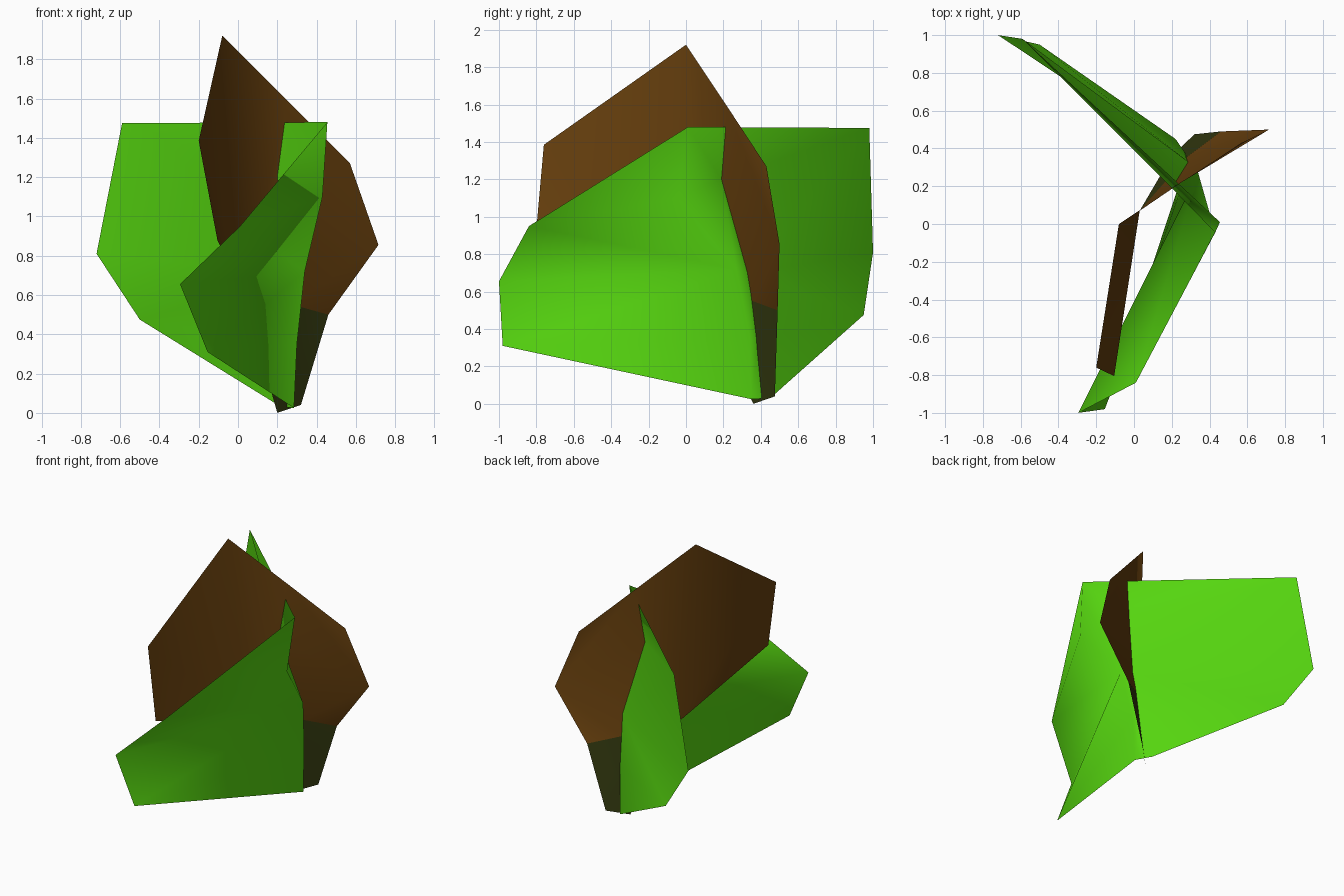
import bpy
import bmesh

default_cube = bpy.data.objects.get("Cube")
if default_cube:
    bpy.data.objects.remove(default_cube, do_unlink=True)


def make_material(name, color):
    material = bpy.data.materials.new(name)
    material.use_nodes = True
    rgba = (*color, 1)
    material.diffuse_color = rgba
    shader = material.node_tree.nodes["Principled BSDF"]
    shader.inputs["Base Color"].default_value = rgba
    shader.inputs["Roughness"].default_value = 1
    return material


def fan_sheet(name, fans, material):
    """Build a thin, smooth sheet from fans: a hub point and the rim it spans."""
    bm = bmesh.new()
    shared = {}

    def vert(point):
        if point not in shared:
            shared[point] = bm.verts.new(point)
        return shared[point]

    for hub, *rim in fans:
        for start, end in zip(rim, rim[1:]):
            bm.faces.new((vert(hub), vert(start), vert(end)))
    bmesh.ops.recalc_face_normals(bm, faces=bm.faces)
    for face in bm.faces:
        face.smooth = True
    mesh = bpy.data.meshes.new(name)
    bm.to_mesh(mesh)
    bm.free()
    mesh.materials.append(material)
    sheet = bpy.data.objects.new(name, mesh)
    bpy.context.scene.collection.objects.link(sheet)


leaf_green = make_material("leaf green", (0.092, 0.665, 0.005))
bark_brown = make_material("bark brown", (0.132, 0.049, 0.004))
dark_olive = make_material("dark olive", (0.034, 0.042, 0.005))

# Front tip of the green leaf
front_top = (0.01, -0.84, 0.95)
front_point = (-0.295, -1, 0.655)
front_low = (-0.155, -0.98, 0.31)

# Outer fold of the green leaf, from top to bottom
fold_top = (0.455, 0.01, 1.48)
fold_upper = (0.43, -0.045, 1.1)
fold_middle = (0.34, 0.27, 0.72)
fold_lower = (0.3, 0.34, 0.35)
fold_base = (0.285, 0.35, 0.025)

# Inner crease, where the two leaves cross
crease_upper = (0.2, 0.19, 1.2)
crease_middle = (0.28, 0.335, 0.7)
crease_lower = (0.265, 0.385, 0.35)
crease_base = (0.22, 0.45, 0.03)

# Back tip of the green leaf
back_top = (-0.59, 0.98, 1.475)
back_point = (-0.72, 1, 0.81)
back_low = (-0.5, 0.95, 0.475)

fan_sheet("green_leaf", [
    (front_top, fold_top, fold_upper, fold_middle, front_point),
    (front_low, front_point, fold_middle, fold_lower, fold_base),
    (crease_upper, back_top, fold_top, fold_upper, fold_middle, crease_middle),
    (crease_middle, fold_middle, fold_lower, crease_lower),
    (crease_lower, fold_lower, fold_base, crease_base),
    (crease_middle, crease_upper, back_top, back_point),
    (back_low, back_point, crease_middle, crease_lower, crease_base),
], leaf_green)

# Brown leaf: near edge, peak, stem line and far edge
near_top = (-0.2, -0.76, 1.385)
near_low = (-0.105, -0.805, 0.88)
peak = (-0.08, 0, 1.92)
notch = (0.03, 0.07, 0.6)
stem_top = (0.25, 0.22, 1.59)
stem_middle = (0.265, 0.295, 0.82)
stem_low = (0.28, 0.355, 0.55)
far_top = (0.57, 0.43, 1.27)
far_point = (0.715, 0.5, 0.855)
far_low = (0.46, 0.49, 0.5)

fan_sheet("brown_leaf", [
    (near_top, near_low, notch, peak),
    (notch, peak, stem_top, crease_upper, stem_middle, stem_low),
    (far_point, far_top, stem_top, crease_upper,
     stem_middle, stem_low, far_low),
], bark_brown)

# Dark foot that carries the brown leaf down to the ground
foot_middle = (0.27, 0.39, 0.25)
foot_base = (0.2, 0.36, 0)
foot_edge = (0.32, 0.475, 0.04)

fan_sheet("leaf_foot", [
    (foot_middle, stem_low, far_low, foot_edge, foot_base, notch, stem_low),
], dark_olive)
